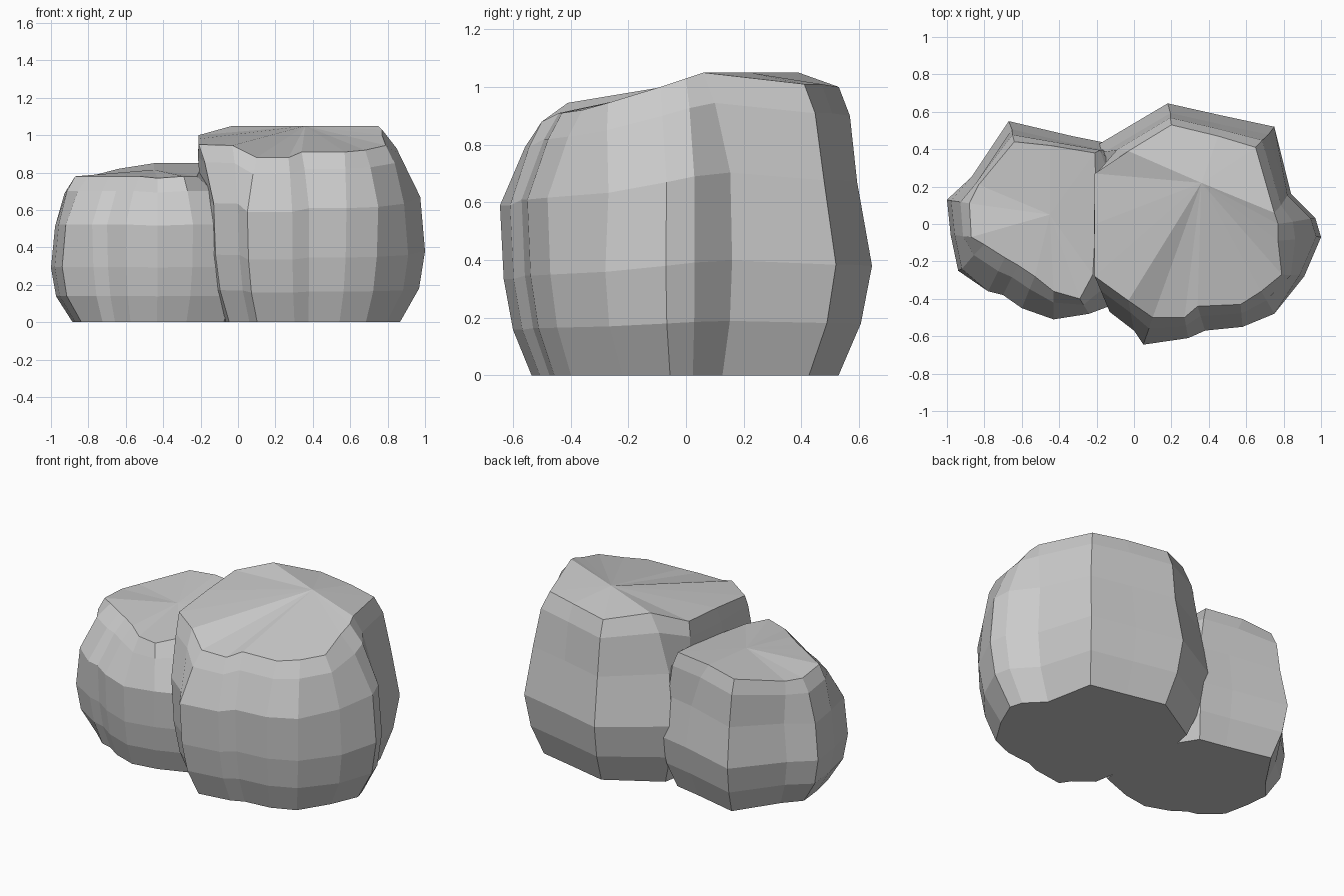
import bpy, bmesh
from mathutils import Vector

# level: share of crown height, outline scale at the front, sides and back,
# blend towards the crown (the back bulges low, the front bulges high)
LEVELS = [(0, .83, .79, .82, 0), (.18, .93, .95, .94, 0),
          (.38, .98, 1, 1, 0), (.67, 1, .96, .92, 0),
          (.9, 1, 1, .97, .6), (1, 1, 1, 1, 1)]


def boulder(name, centre, columns):
    """Loft faceted rings; each column is belly x, y then crown x, y, z."""
    bm = bmesh.new()
    c = Vector((centre[0], 0))
    rings = []
    for f, front, side, back, t in LEVELS:
        ring = []
        for bx, by, cx, cy, cz in columns:
            s = back if by > .2 else side if by > -.3 else front
            p = (c + (Vector((bx, by)) - c) * s).lerp(Vector((cx, cy)), t)
            ring.append(bm.verts.new((p.x, p.y, f * cz)))
        rings.append(ring)
    n = len(columns)
    for a, b in zip(rings, rings[1:]):
        for i in range(n):
            j = (i + 1) % n
            bm.faces.new((a[i], a[j], b[j], b[i]))
    bm.faces.new(rings[0][::-1])
    # flattened cap
    top = bm.verts.new(centre)
    for i in range(n):
        bm.faces.new((rings[-1][i], rings[-1][(i + 1) % n], top))
    bmesh.ops.recalc_face_normals(bm, faces=bm.faces[:])
    mesh = bpy.data.meshes.new(name)
    bm.to_mesh(mesh)
    bm.free()
    ob = bpy.data.objects.new(name, mesh)
    bpy.context.collection.objects.link(ob)
    return ob


# tall rock on the right
boulder("large_boulder", (.36, .22, 1.05), [
    (.97, .03, .77, .0, 1.03), (1.0, -.07, .77, -.09, 1.0),
    (.91, -.28, .79, -.27, .945),
    (.75, -.48, .68, -.36, .92), (.58, -.55, .57, -.43, .91),
    (.38, -.57, .34, -.44, .91), (.29, -.61, .27, -.50, .88),
    (.05, -.645, .10, -.50, .88), (0, -.57, -.03, -.41, .945),
    (-.13, -.47, -.21, -.28, .95), (-.22, -.1, -.21, 0, .98),
    (-.23, .25, -.21, .27, 1.0), (-.2, .42, -.03, .39, 1.05),
    (.18, .645, .20, .53, 1.0), (.47, .58, .45, .47, 1.01),
    (.75, .52, .65, .41, 1.01), (.84, .16, .75, .06, 1.05)])

# lower rock on the left, pushed into its neighbour
boulder("small_boulder", (-.45, .05, .815), [
    (-1.0, .13, -.88, .11, .765), (-.98, -.06, -.87, -.07, .78),
    (-.94, -.25, -.80, -.11, .78), (-.78, -.36, -.69, -.18, .78),
    (-.70, -.38, -.62, -.22, .78), (-.60, -.45, -.53, -.28, .78),
    (-.43, -.51, -.43, -.36, .77), (-.24, -.48, -.29, -.40, .78),
    (.0, -.39, -.22, -.27, .78), (.1, .1, -.2, .1, .82),
    (-.13, .43, -.21, .38, .85), (-.33, .47, -.45, .42, .85),
    (-.67, .55, -.64, .44, .82), (-.87, .25, -.83, .21, .77)])
